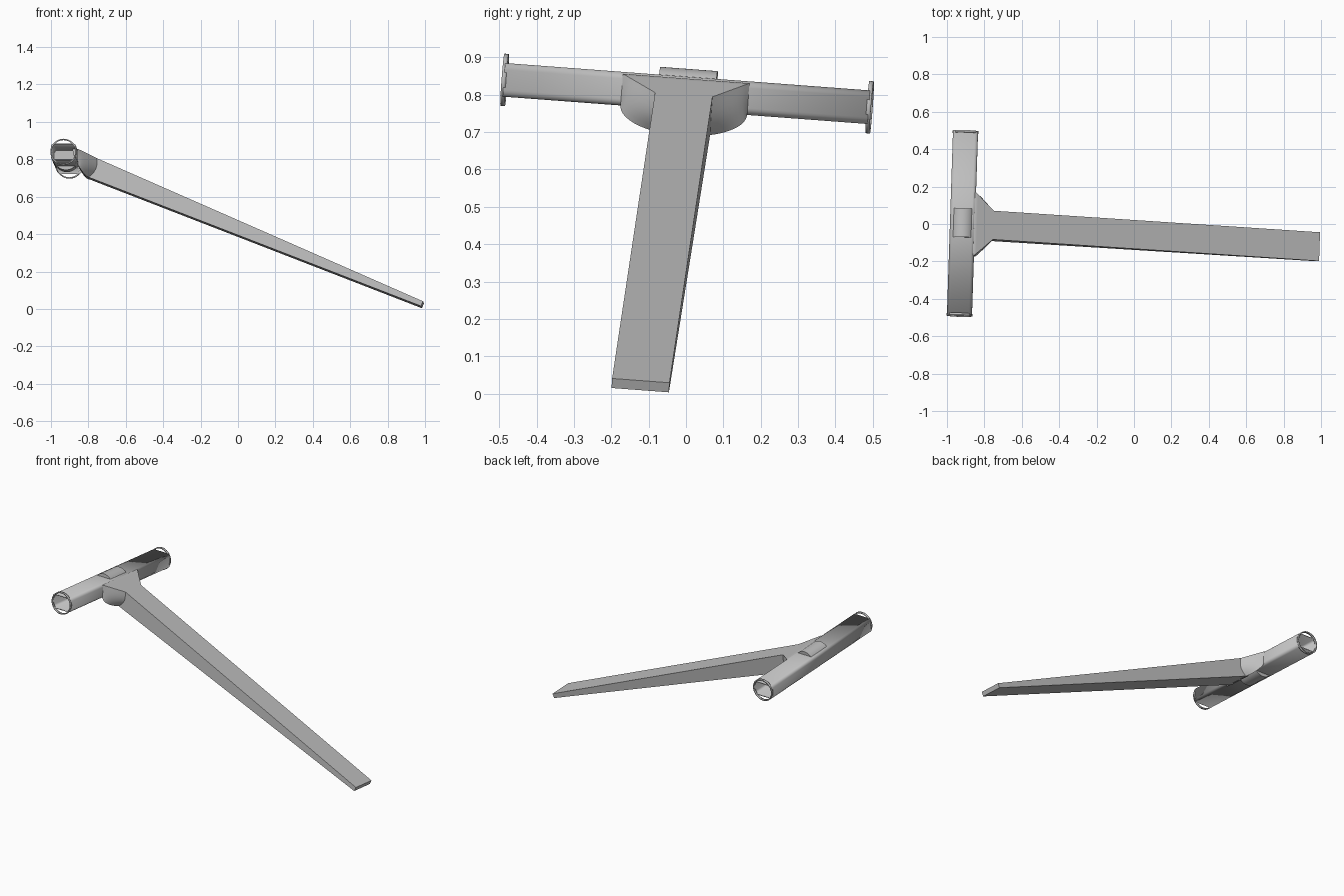
import bpy, bmesh, math
from mathutils import Vector, Matrix

cube = bpy.data.objects.get("Cube")
if cube:
    bpy.data.objects.remove(cube, do_unlink=True)

mat = bpy.data.materials.new("plain grey")
mat.use_nodes = True
grey = (0.52, 0.52, 0.52, 1)
mat.diffuse_color = grey
mat.node_tree.nodes["Principled BSDF"].inputs["Base Color"].default_value = grey


def frame(origin, x, y):
    """Matrix whose columns are x, y and their cross product, placed at origin."""
    x, y = x.normalized(), y.normalized()
    x = (x - y * x.dot(y)).normalized()
    m = Matrix((x, y, x.cross(y))).transposed().to_4x4()
    m.translation = origin
    return m


def loft(name, rings, matrix, caps=True, wall=0, smooth=30):
    """Skin equal-sized closed rings, optionally capped or given a wall."""
    bm = bmesh.new()
    loops = [[bm.verts.new(p) for p in ring] for ring in rings]
    for a, b in zip(loops, loops[1:]):
        for i in range(len(a)):
            j = (i + 1) % len(a)
            bm.faces.new((a[i], a[j], b[j], b[i]))
    if caps:
        bm.faces.new(loops[0])
        bm.faces.new(loops[-1])
    bmesh.ops.recalc_face_normals(bm, faces=bm.faces)
    mesh = bpy.data.meshes.new(name)
    bm.to_mesh(mesh)
    bm.free()
    mesh.materials.append(mat)
    obj = bpy.data.objects.new(name, mesh)
    bpy.context.collection.objects.link(obj)
    obj.matrix_world = matrix
    if wall:
        mod = obj.modifiers.new("wall", 'SOLIDIFY')
        mod.thickness = wall
        mod.offset = -1
        mod.use_even_offset = True
    bpy.ops.object.select_all(action='DESELECT')
    bpy.context.view_layer.objects.active = obj
    obj.select_set(True)
    bpy.ops.object.shade_smooth_by_angle(angle=math.radians(smooth))
    return obj


def prism(name, profile, y0, y1, matrix, **kw):
    return loft(name, [[(x, y, z) for x, z in profile] for y in (y0, y1)], matrix, **kw)


def circle(r, n=48):
    return [(r * math.cos(i * math.tau / n), r * math.sin(i * math.tau / n)) for i in range(n)]


def rounded_rect(w, h, r, n=5):
    pts = []
    for k, (sx, sz) in enumerate(((1, 1), (-1, 1), (-1, -1), (1, -1))):
        for i in range(n + 1):
            a = (k + i / n) * math.pi / 2
            pts.append((sx * (w - r) + r * math.cos(a), sz * (h - r) + r * math.sin(a)))
    return pts


across = Vector((0.033, 1, -0.075))
bar_frame = frame(Vector((-0.917, 0.003, 0.803)), Vector((1, 0, 0)), across)
arm_frame = frame(Vector((-0.752, -0.006, 0.80)), Vector((1.745, -0.122, -0.765)), across)

# Hollow crossbar, its end rings and the core showing through its flat top
prism("crossbar", rounded_rect(0.067, 0.045, 0.018), -0.49, 0.49, bar_frame, caps=False, wall=0.006)
for side, s in (("right", -1), ("left", 1)):
    prism(side + "_end_ring", circle(0.07), s * 0.484, s * 0.496, bar_frame, caps=False, wall=0.007)
prism("bar_core", circle(0.066), -0.077, 0.077, bar_frame)


# Long tapering arm
def arm_section(u, half, depth):
    return [(u, -half, 0), (u, half, 0), (u, half, -depth), (u, -half, -depth)]


loft("arm", [arm_section(-0.02, 0.077, 0.112), arm_section(1.908, 0.077, 0.028)], arm_frame)


# Flared neck joining arm and bar: straight on top, rounded underneath
def neck_ring(u_top, w_top, n_top, u_low, w_low, n_low, bulge):
    half = []
    for i in range(7):
        f = i / 6
        half.append((u_top + (u_low - u_top) * f + bulge * math.sin(math.pi * f),
                     w_top + (w_low - w_top) * f, n_top + (n_low - n_top) * f))
    return half + [(u, -w, n) for u, w, n in reversed(half)]


rings = [neck_ring(-0.135, 0.165, -0.012, -0.10, 0.165, -0.06, 0)]
for i in range(9):
    t = i / 8
    a = t * math.pi / 2
    rings.append(neck_ring(-0.108 * (1 - t), 0.17 - 0.093 * t, 0,
                           -0.073 * (1 - t), 0.077 + 0.093 * math.cos(a),
                           -0.078 - 0.034 * math.sin(a), 0.018 * t))
loft("neck", rings, arm_frame)
